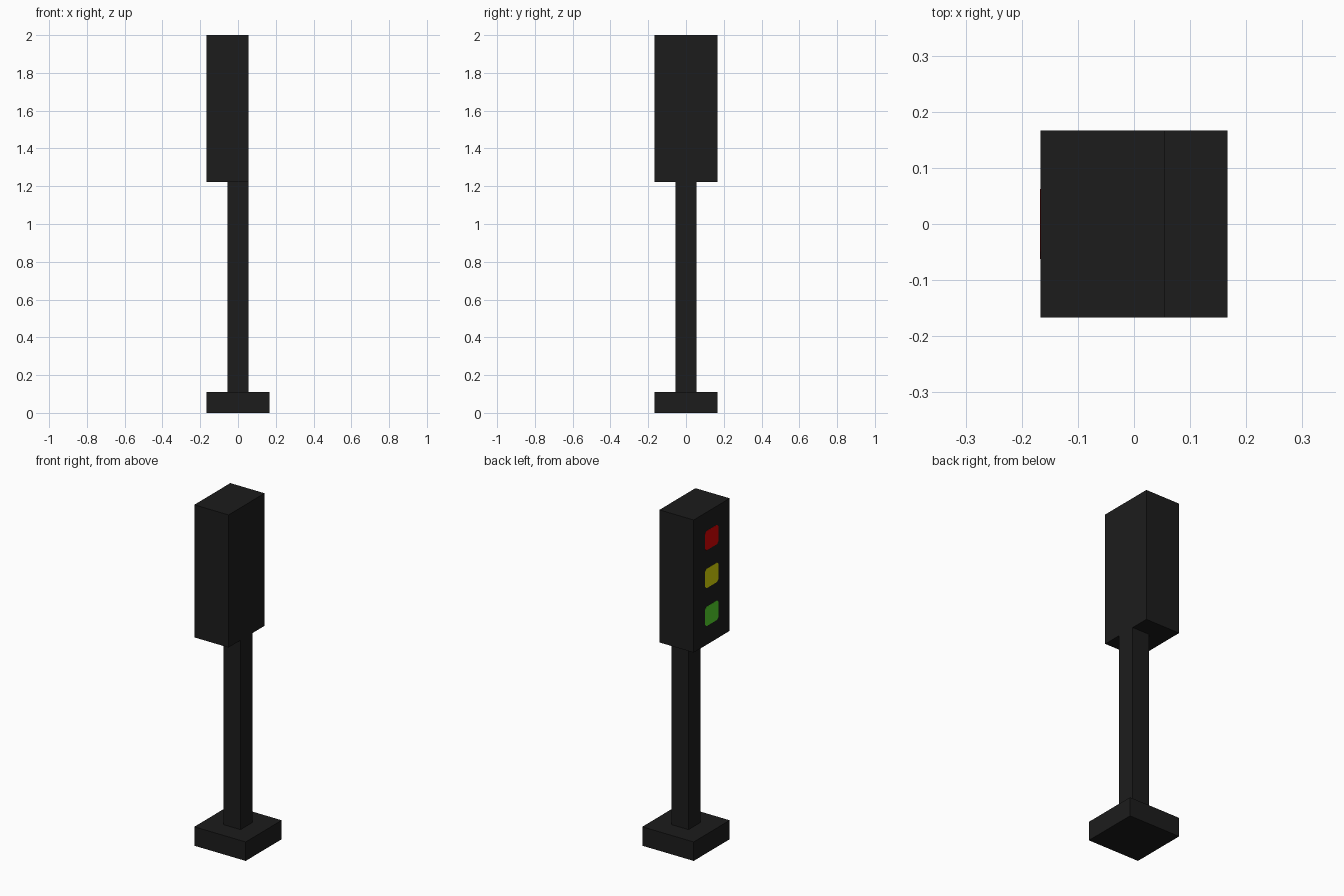
import bpy
import bmesh
from mathutils import Matrix

default = bpy.data.objects.get("Cube")
if default:
    bpy.data.objects.remove(default, do_unlink=True)

U = 2 / 18  # block unit: the signal is 18 units tall


def material(name, rgb):
    mat = bpy.data.materials.new(name)
    mat.use_nodes = True
    colour = (*rgb, 1)
    mat.diffuse_color = colour
    mat.node_tree.nodes["Principled BSDF"].inputs["Base Color"].default_value = colour
    return mat


def finish(name, bm, mat):
    bmesh.ops.recalc_face_normals(bm, faces=bm.faces)
    mesh = bpy.data.meshes.new(name)
    bm.to_mesh(mesh)
    bm.free()
    mesh.materials.append(mat)
    obj = bpy.data.objects.new(name, mesh)
    bpy.context.collection.objects.link(obj)
    return obj


def box(name, low, high, mat):
    """Box between two corners given in block units."""
    size = [(h - l) * U for l, h in zip(low, high)]
    centre = [(h + l) * U / 2 for l, h in zip(low, high)]
    bm = bmesh.new()
    bmesh.ops.create_cube(bm, size=1, matrix=Matrix.Translation(centre) @ Matrix.Diagonal((*size, 1)))
    return finish(name, bm, mat)


def lamp(name, z, mat, half_w=0.062, half_h=0.057, cut=0.013, depth=0.0008):
    """Thin square plate with clipped corners on the -x face of the housing."""
    face_x = -1.5 * U
    w, h = half_w, half_h
    outline = [(w, h - cut), (w - cut, h), (cut - w, h), (-w, h - cut),
               (-w, cut - h), (cut - w, -h), (w - cut, -h), (w, cut - h)]
    bm = bmesh.new()
    face = bm.faces.new([bm.verts.new((face_x, y, z * U + dz)) for y, dz in outline])
    new = bmesh.ops.extrude_face_region(bm, geom=[face])["geom"]
    bmesh.ops.translate(bm, vec=(-depth, 0, 0),
                        verts=[v for v in new if isinstance(v, bmesh.types.BMVert)])
    return finish(name, bm, mat)


body = material("charcoal", (0.0115, 0.0115, 0.0115))
red = material("signal red", (0.69, 0.001, 0.001))
yellow = material("signal yellow", (0.69, 0.67, 0.002))
green = material("signal green", (0.09, 0.66, 0.025))

# Foot, post and offset signal housing
box("base", (-1.5, -1.5, 0), (1.5, 1.5, 1), body)
box("pole", (-0.5, -0.5, 1), (0.5, 0.5, 11), body)
box("housing", (-1.5, -1.5, 11), (0.5, 1.5, 18), body)

# Three lamps, top to bottom
for name, z, mat in (("red_lamp", 16.5, red), ("yellow_lamp", 14.5, yellow), ("green_lamp", 12.5, green)):
    lamp(name, z, mat)
